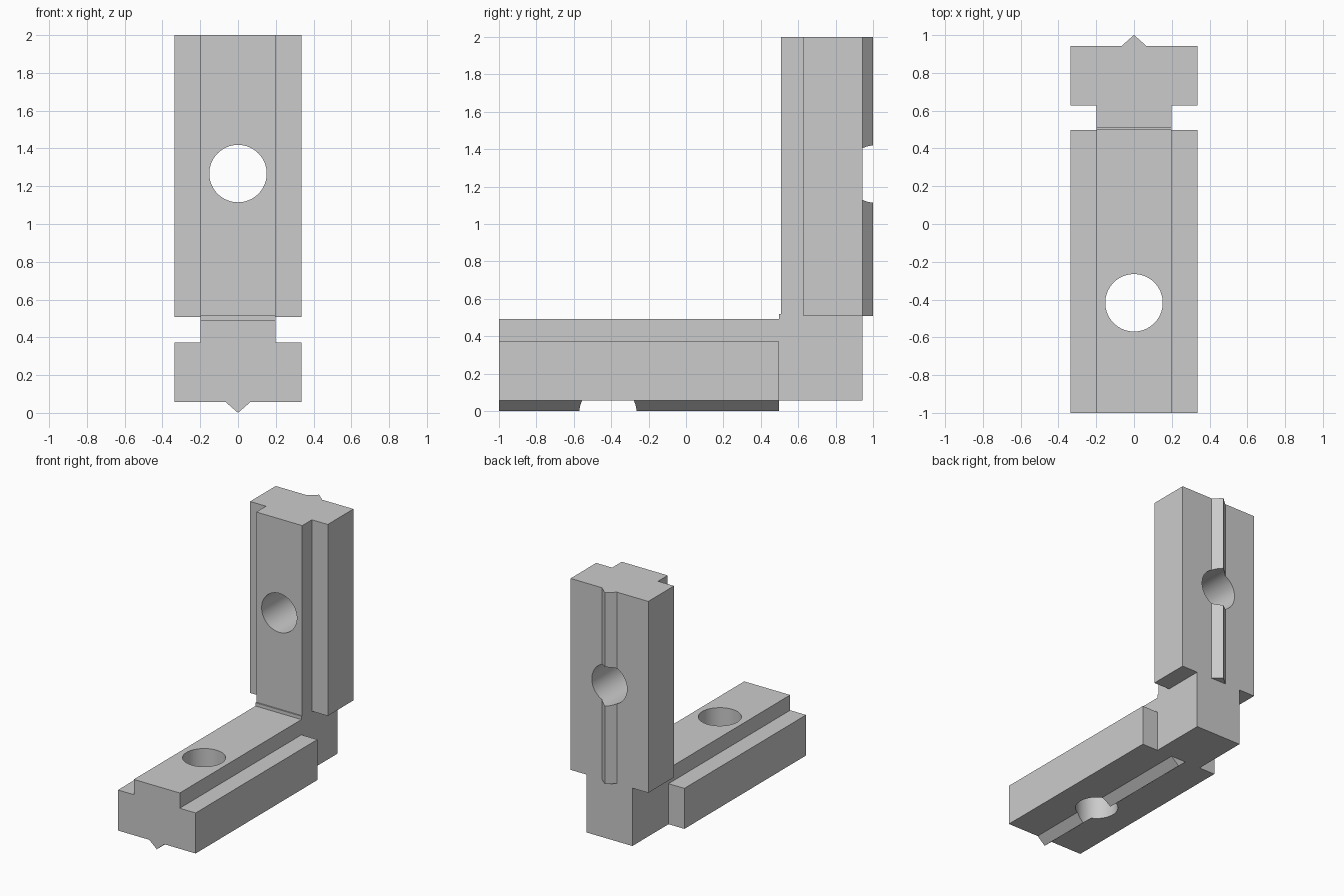
import bpy, bmesh, math
from mathutils import Matrix, Vector

cube = bpy.data.objects.get("Cube")
if cube:
    bpy.data.objects.remove(cube, do_unlink=True)

metal = bpy.data.materials.new("light_grey_metal")
metal.use_nodes = True
metal.diffuse_color = (0.6, 0.6, 0.6, 1)
metal.node_tree.nodes["Principled BSDF"].inputs["Base Color"].default_value = (0.6, 0.6, 0.6, 1)

WIDE, NECK, RIDGE = 0.335, 0.198, 0.065       # half widths
BASE, SHOULDER, FACE = 0.057, 0.373, 0.492    # heights above the ridge tip
ARM_END, RISE = 0.498, 0.508                  # where each arm meets the corner


def prism(name, points, vector):
    """Extrude a closed outline of 3D points along a vector."""
    bm = bmesh.new()
    face = bm.faces.new([bm.verts.new(p) for p in points])
    out = bmesh.ops.extrude_face_region(bm, geom=[face])
    verts = [g for g in out["geom"] if isinstance(g, bmesh.types.BMVert)]
    bmesh.ops.translate(bm, verts=verts, vec=Vector(vector))
    bmesh.ops.recalc_face_normals(bm, faces=bm.faces)
    return make_object(name, bm)


def make_object(name, bm):
    mesh = bpy.data.meshes.new(name)
    bm.to_mesh(mesh)
    bm.free()
    mesh.materials.append(metal)
    obj = bpy.data.objects.new(name, mesh)
    bpy.context.collection.objects.link(obj)
    return obj


def combine(target, tool, operation):
    """Apply a boolean and discard the tool object."""
    mod = target.modifiers.new(operation, 'BOOLEAN')
    mod.operation, mod.solver, mod.object = operation, 'EXACT', tool
    bpy.context.view_layer.objects.active = target
    bpy.ops.object.modifier_apply(modifier=mod.name)
    bpy.data.objects.remove(tool, do_unlink=True)


def drill(target, centre, rotation):
    bm = bmesh.new()
    bmesh.ops.create_cone(bm, cap_ends=True, segments=64, radius1=0.152, radius2=0.152,
                          depth=1.2, matrix=Matrix.Translation(centre) @ rotation)
    cutter = make_object("hole_cutter", bm)
    cutter.hide_render = True
    combine(target, cutter, 'DIFFERENCE')


# T-shaped slot section with a pointed ridge on its wide side
half = [(RIDGE, BASE), (WIDE, BASE), (WIDE, SHOULDER), (NECK, SHOULDER), (NECK, FACE)]
section = [(0, 0)] + half + [(-x, u) for x, u in reversed(half)]

# Lower arm with its screw hole
bracket = prism("corner_bracket", [(x, -1, u) for x, u in section], (0, 1 + ARM_END, 0))
drill(bracket, (0, -0.417, 0.3), Matrix.Identity(4))

# Upright arm with its screw hole
upright = prism("upright_arm", [(x, 1 - u, RISE) for x, u in section], (0, 0, 2 - RISE))
drill(upright, (0, 0.7, 1.267), Matrix.Rotation(math.pi / 2, 4, 'X'))

# Corner block with the small step in the inner angle
back = 1 - BASE
outline = [(ARM_END, BASE), (back, BASE), (back, RISE), (RISE, RISE), (RISE, 0.518), (ARM_END, 0.518)]
corner = prism("corner_block", [(-NECK, y, z) for y, z in outline], (2 * NECK, 0, 0))

# Weld everything into one solid
combine(bracket, corner, 'UNION')
combine(bracket, upright, 'UNION')
bpy.ops.object.select_all(action='DESELECT')
bracket.select_set(True)
bpy.context.view_layer.objects.active = bracket
bpy.ops.object.shade_smooth_by_angle(angle=math.radians(30))
